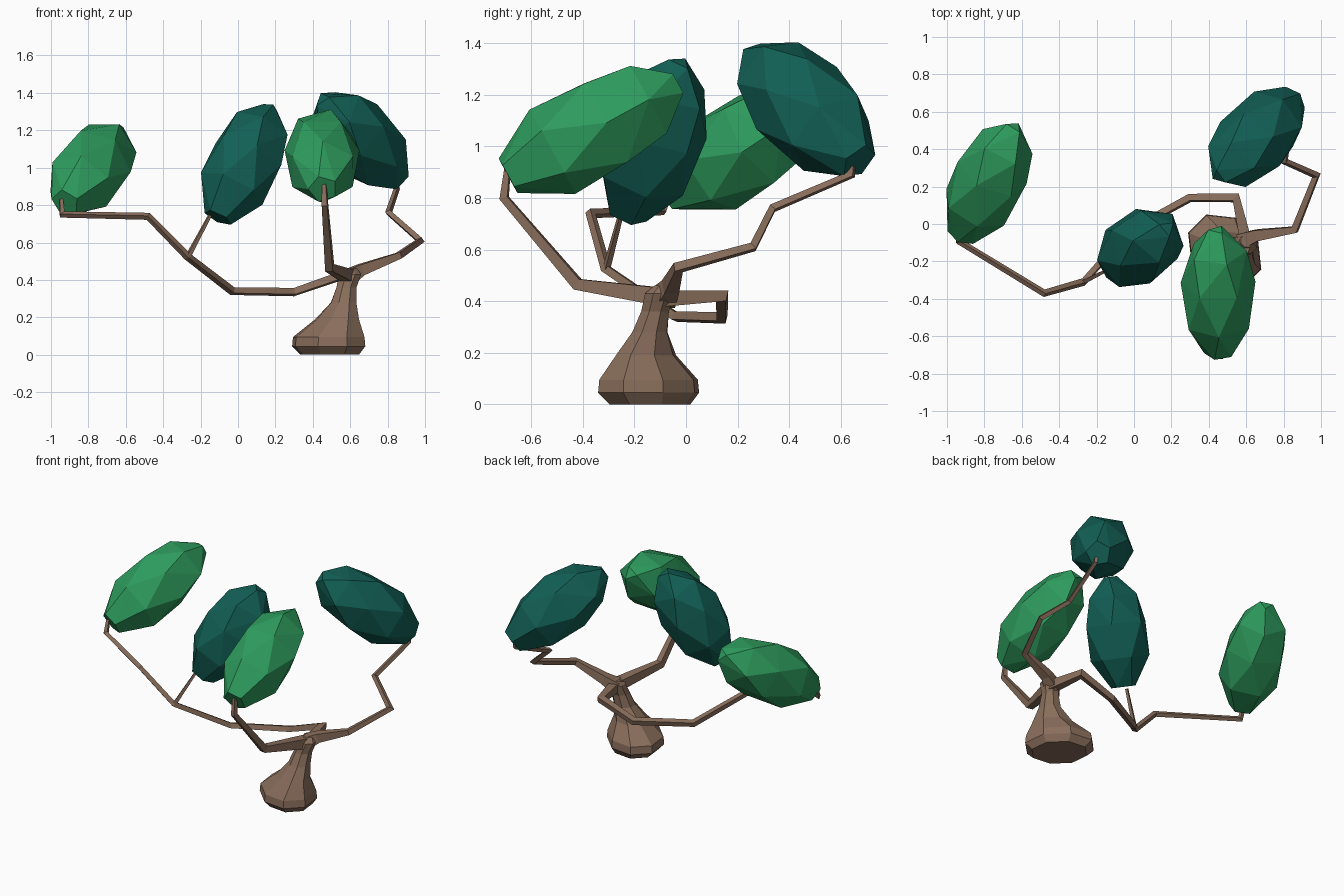
import bpy, bmesh, math
from mathutils import Vector

if "Cube" in bpy.data.objects:
    bpy.data.objects.remove(bpy.data.objects["Cube"])


def material(name, rgb):
    m = bpy.data.materials.new(name)
    m.diffuse_color = (*rgb, 1)
    m.use_nodes = True
    m.node_tree.nodes["Principled BSDF"].inputs["Base Color"].default_value = m.diffuse_color
    return m


BARK = material("bark", (0.25, 0.155, 0.105))
LIME = material("light_green", (0.027, 0.33, 0.11))
TEAL = material("dark_green", (0.006, 0.115, 0.09))


def finish(bm, name, mat):
    bmesh.ops.recalc_face_normals(bm, faces=bm.faces)
    me = bpy.data.meshes.new(name)
    bm.to_mesh(me)
    bm.free()
    me.materials.append(mat)
    ob = bpy.data.objects.new(name, me)
    bpy.context.collection.objects.link(ob)
    return ob


def loft(name, rings, mat):
    """Skin equal-length rings of points and cap both ends."""
    bm = bmesh.new()
    vs = [[bm.verts.new(p) for p in r] for r in rings]
    n = len(vs[0])
    for a, b in zip(vs, vs[1:]):
        for i in range(n):
            j = (i + 1) % n
            bm.faces.new((a[i], a[j], b[j], b[i]))
    bm.faces.new(vs[0][::-1])
    bm.faces.new(vs[-1])
    return finish(bm, name, mat)


def branch(name, pts, radii):
    """Square tube along a polyline with mitred corners."""
    pts = [Vector(p) for p in pts]
    dirs = [(b - a).normalized() for a, b in zip(pts, pts[1:])]
    side = dirs[0].cross(Vector((0, 0, 1))).normalized()
    up = side.cross(dirs[0])
    offs = [(side + up), (up - side), (-side - up), (side - up)]
    offs = [o.normalized() for o in offs]
    rings = []
    for i, p in enumerate(pts):
        d = dirs[max(i - 1, 0)]
        e = dirs[min(i, len(dirs) - 1)]
        n = d + e
        offs = [o - d * (o.dot(n) / d.dot(n)) for o in offs]
        rings.append([p + o * radii[i] for o in offs])
        offs = [o - e * o.dot(e) for o in offs]
    return loft(name, rings, BARK)


def foliage(name, centre, axis, half, radius, roll, mat):
    """Faceted egg: convex hull of staggered rings along an axis."""
    q = Vector(axis).to_track_quat('Z', 'Y')
    bm = bmesh.new()
    profile = [(-1, .40, 5, 0), (-.48, .93, 6, .5), (.15, 1.0, 6, 0),
               (.65, .78, 5, .5), (1, .24, 3, 0)]
    for t, r, n, shift in profile:
        for k in range(n):
            a = roll + (k + shift) * math.tau / n
            p = Vector((math.cos(a) * r * radius, math.sin(a) * r * radius, t * half))
            bm.verts.new(Vector(centre) + q @ p)
    bmesh.ops.convex_hull(bm, input=bm.verts[:])
    return finish(bm, name, mat)


# Trunk: leaning, flared base; each ring is x, y, z, long radius, short radius
profile = [(.49, -.14, 0, .18, .145), (.485, -.145, .045, .225, .18),
           (.485, -.145, .095, .22, .175), (.53, -.155, .19, .135, .105),
           (.565, -.14, .28, .075, .07), (.58, -.12, .36, .058, .058),
           (.60, -.10, .43, .065, .06), (.605, -.09, .46, .035, .035)]
rings = []
for x, y, z, a, b in profile:
    ring = []
    for k in range(8):
        t = (k + .5) * math.tau / 8
        u, v = a * math.cos(t), b * math.sin(t)
        ring.append(Vector((x + (u + v) * .7071, y + (v - u) * .7071, z)))
    rings.append(ring)
loft("trunk", rings, BARK)

# Branches
branch("front_branch",
       [(.60, -.08, .415), (.49, -.42, .465), (.465, -.705, .80), (.46, -.69, .93)],
       [.05, .030, .021, .014])
branch("right_branch",
       [(.58, -.09, .41), (.66, -.06, .455), (.86, -.03, .53), (.975, .26, .61),
        (.805, .335, .76), (.85, .64, .89), (.84, .645, .97)],
       [.06, .042, .024, .020, .018, .016, .013])
branch("left_branch",
       [(.60, -.10, .41), (.545, .14, .42), (.30, .14, .335), (-.03, -.04, .34),
        (-.27, -.31, .525), (-.48, -.37, .74), (-.94, -.09, .75), (-.945, -.06, .83)],
       [.045, .028, .025, .023, .021, .019, .017, .013])
branch("left_twig", [(-.27, -.31, .52), (-.15, -.25, .745)], [.016, .011])

# Foliage clumps
foliage("left_foliage", (-.78, .23, 1.0), (.29, .59, .38), .375, .20, .3, LIME)
foliage("front_foliage", (.45, -.36, 1.065), (-.01, .68, .37), .375, .20, .0, LIME)
foliage("middle_foliage", (.035, -.125, 1.03), (.29, .21, .60), .345, .20, .6, TEAL)
foliage("right_foliage", (.65, .46, 1.155), (-.40, -.42, .43), .36, .20, .2, TEAL)
